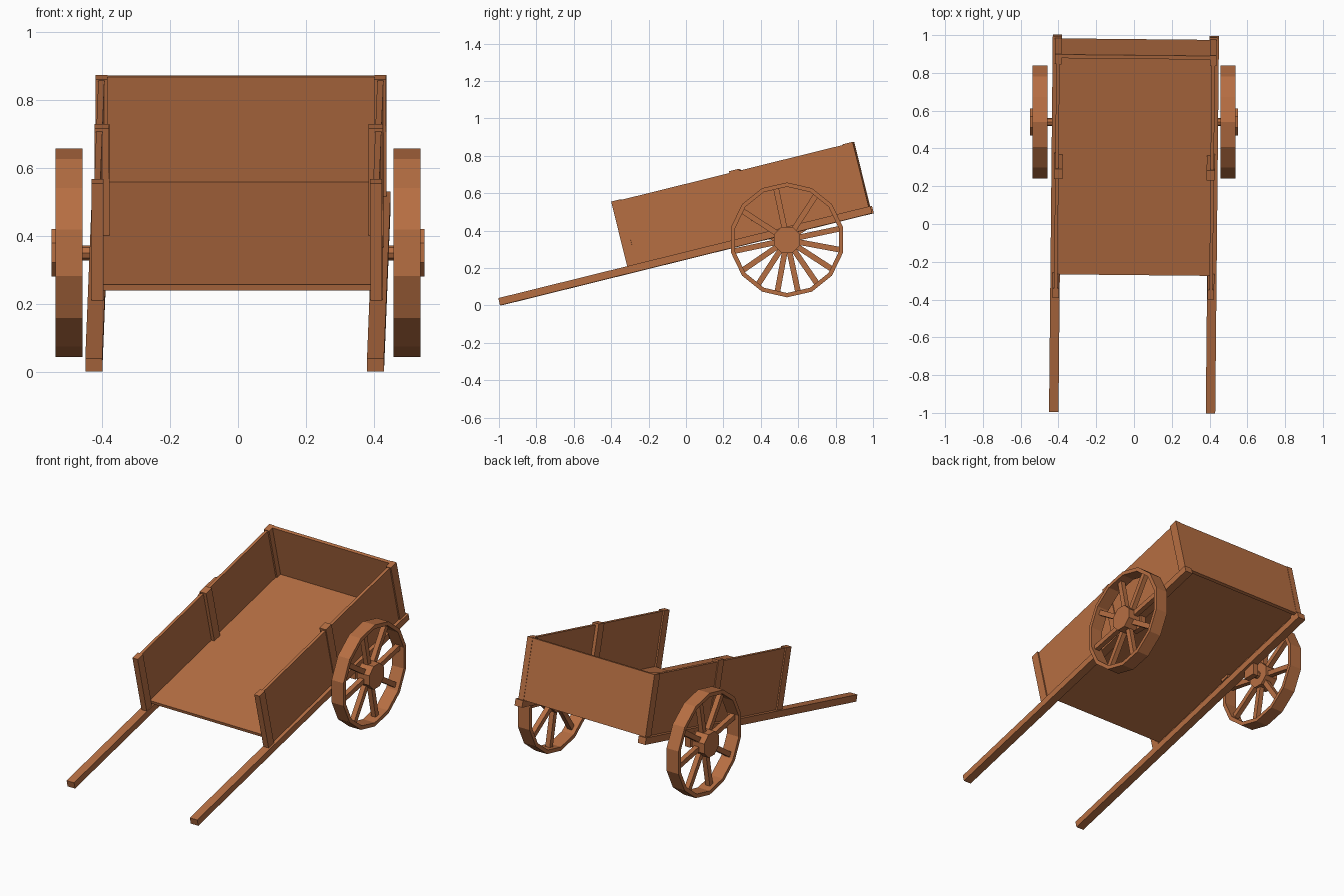
import bpy, bmesh, math
from mathutils import Matrix, Vector

if "Cube" in bpy.data.objects:
    bpy.data.objects.remove(bpy.data.objects["Cube"])

wood = bpy.data.materials.new("brown wood")
wood.diffuse_color = (0.47, 0.157, 0.055, 1)
wood.use_nodes = True
wood.node_tree.nodes["Principled BSDF"].inputs["Base Color"].default_value = wood.diffuse_color

# Cart frame: local y runs along the tilted shafts, local z is square to the floor
TILT = (Matrix.Rotation(math.radians(-0.57), 4, 'Z') @ Matrix.Translation((0, -0.99, 0))
        @ Matrix.Rotation(math.radians(13.9), 4, 'X'))


def finish(name, bm, matrix=Matrix()):
    bmesh.ops.transform(bm, matrix=matrix, verts=bm.verts)
    bmesh.ops.recalc_face_normals(bm, faces=bm.faces)
    me = bpy.data.meshes.new(name)
    bm.to_mesh(me)
    bm.free()
    me.materials.append(wood)
    ob = bpy.data.objects.new(name, me)
    bpy.context.collection.objects.link(ob)
    return ob


def add_box(bm, x, y, z, matrix=Matrix()):
    size = Vector((x[1] - x[0], y[1] - y[0], z[1] - z[0]))
    mid = Vector((x[0] + x[1], y[0] + y[1], z[0] + z[1])) / 2
    bmesh.ops.create_cube(bm, size=1, matrix=matrix @ Matrix.Translation(mid)
                          @ Matrix.Diagonal((*size, 1)))


def box(name, x, y, z, matrix=TILT):
    bm = bmesh.new()
    add_box(bm, x, y, z)
    return finish(name, bm, matrix)


def drum(name, r, sides, x, centre, turn=0):
    bm = bmesh.new()
    bmesh.ops.create_cone(bm, cap_ends=True, segments=sides, radius1=r, radius2=r,
                          depth=abs(x[1] - x[0]))
    m = (Matrix.Translation(((x[0] + x[1]) / 2, centre[0], centre[1]))
         @ Matrix.Rotation(turn, 4, 'X') @ Matrix.Rotation(math.pi / 2, 4, 'Y'))
    return finish(name, bm, m)


def rim(name, r_out, r_in, sides, x, centre, turn):
    # rectangular section swept round a polygon
    bm = bmesh.new()
    rings = []
    for i in range(sides):
        a = turn + math.tau * i / sides
        rings.append([bm.verts.new((px, centre[0] + r * math.cos(a), centre[1] + r * math.sin(a)))
                      for px, r in ((x[0], r_out), (x[1], r_out), (x[1], r_in), (x[0], r_in))])
    for i in range(sides):
        p, q = rings[i], rings[(i + 1) % sides]
        for k in range(4):
            bm.faces.new((p[k], p[(k + 1) % 4], q[(k + 1) % 4], q[k]))
    return finish(name, bm)


# Floor and tailboard
box("floor", (-0.405, 0.405), (0.76, 2.03), (0.058, 0.076))
box("tailboard", (-0.405, 0.405), (2.018, 2.038), (0.04, 0.395))

HUB = (0.54, 0.35)
for s, side in ((-1, "left"), (1, "right")):
    def span(a, b):
        return (min(s * a, s * b), max(s * a, s * b))
    # Shaft, side board and posts
    box(side + "_shaft", span(0.39, 0.44), (0, 2.05), (0, 0.04))
    box(side + "_side_board", span(0.402, 0.420), (0.72, 2.03), (0.04, 0.392))
    box(side + "_front_post", span(0.393, 0.428), (0.71, 0.762), (0.04, 0.396))
    box(side + "_middle_post", span(0.382, 0.425), (1.36, 1.415), (0.04, 0.402))
    box(side + "_back_post", span(0.393, 0.428), (1.985, 2.04), (0.04, 0.396))
    # Axle bracket and stub
    box(side + "_axle_bracket", span(0.40, 0.435), (0.50, 0.58), (0.315, 0.40), Matrix())
    drum(side + "_axle", 0.022, 8, span(0.40, 0.50), HUB)
    # Wheel
    turn = math.radians(12 if s > 0 else 34.5)
    rim(side + "_wheel_rim", 0.307, 0.284, 14, span(0.458, 0.537), HUB, math.pi / 2)
    drum(side + "_wheel_hub", 0.076, 8, span(0.468, 0.55), HUB, math.radians(22.5))
    bm = bmesh.new()
    for i in range(8):
        m = (Matrix.Translation((0, *HUB)) @ Matrix.Rotation(turn + math.tau * i / 8, 4, 'X'))
        add_box(bm, span(0.483, 0.513), (0.06, 0.292), (-0.015, 0.015), m)
    finish(side + "_wheel_spokes", bm)
